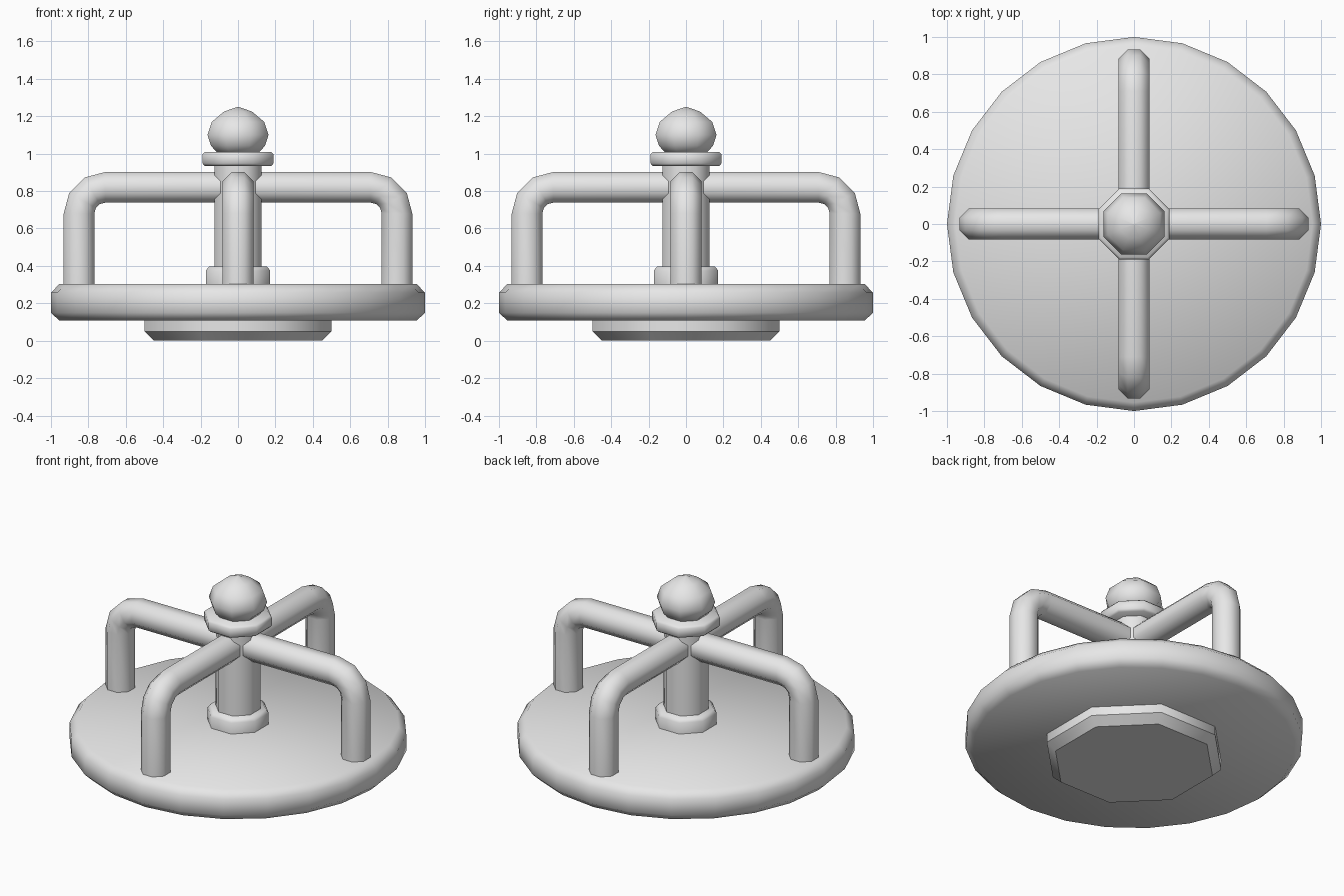
import bpy, bmesh, math
from mathutils import Vector

cube = bpy.data.objects.get("Cube")
if cube:
    bpy.data.objects.remove(cube, do_unlink=True)

# Single plain grey material
grey = bpy.data.materials.new("plain_grey")
grey.use_nodes = True
colour = (0.8, 0.8, 0.8, 1)
grey.diffuse_color = colour
grey.node_tree.nodes["Principled BSDF"].inputs["Base Color"].default_value = colour


def finish(name, bm, crisp_rings=False):
    """Smooth shading, keeping steep edges (and optionally level rings) sharp."""
    bmesh.ops.recalc_face_normals(bm, faces=bm.faces)
    for f in bm.faces:
        f.smooth = True
    for e in bm.edges:
        level = abs(e.verts[0].co.z - e.verts[1].co.z) < 1e-4
        steep = e.calc_face_angle(0) > math.radians(55)
        e.smooth = not (steep or (crisp_rings and level))
    mesh = bpy.data.meshes.new(name)
    bm.to_mesh(mesh)
    bm.free()
    mesh.materials.append(grey)
    obj = bpy.data.objects.new(name, mesh)
    bpy.context.collection.objects.link(obj)
    return obj


def skin(bm, rings):
    """Bridge consecutive rings of vertices and cap both ends."""
    for a, b in zip(rings, rings[1:]):
        n = len(a)
        for i in range(n):
            j = (i + 1) % n
            bm.faces.new((a[i], a[j], b[j], b[i]))
    bm.faces.new(rings[0])
    bm.faces.new(rings[-1])


def turned(name, profile, sides=8, flats=True, crisp_rings=False):
    """Turn a (radius, z) profile; flats=True measures radius to the flat sides."""
    bm = bmesh.new()
    half = math.pi / sides if flats else 0
    rings = []
    for r, z in profile:
        r /= math.cos(half)
        rings.append([bm.verts.new((r * math.cos(t), r * math.sin(t), z))
                      for t in (half + math.tau * i / sides for i in range(sides))])
    skin(bm, rings)
    bmesh.ops.remove_doubles(bm, verts=bm.verts, dist=1e-5)
    return finish(name, bm, crisp_rings)


def arm(name, turn, radius=0.082, sides=8):
    """Bent rail running out from the post and down to the deck."""
    bend, reach, height = 0.14, 0.71, 0.68
    path = [(0, height + bend, 90)]
    for deg in (90, 60, 30, 0):
        t = math.radians(deg)
        path.append((reach + bend * math.cos(t), height + bend * math.sin(t), deg))
    path.append((reach + bend, 0.28, 0))
    out = Vector((math.cos(turn), math.sin(turn), 0))
    side = Vector((-out.y, out.x, 0))
    up = Vector((0, 0, 1))
    bm = bmesh.new()
    rings = []
    for x, z, deg in path:
        t = math.radians(deg)
        normal = out * math.cos(t) + up * math.sin(t)
        ring = []
        for i in range(sides):
            a = math.tau * (i + 0.5) / sides
            offset = normal * math.cos(a) + side * math.sin(a)
            ring.append(bm.verts.new(out * x + up * z + offset * radius / math.cos(math.pi / sides)))
        rings.append(ring)
    skin(bm, rings)
    return finish(name, bm)


# Ground base and round deck
turned("ground_base", [(0.45, 0), (0.5, 0.05), (0.5, 0.12)], crisp_rings=True)
turned("deck", [(0.955, 0.107), (1, 0.15), (1, 0.257), (0.955, 0.303)], sides=24, flats=False)

# Centre post with its lower and upper collars
turned("post", [(0.125, 0.29), (0.125, 0.95)])
turned("lower_collar", [(0.172, 0.295), (0.172, 0.375), (0.155, 0.397)])
turned("upper_collar", [(0.178, 0.935), (0.19, 0.948), (0.19, 0.997), (0.178, 1.01)])

# Rounded knob on top
turned("knob", [(0.107, 1.0), (0.145, 1.043), (0.163, 1.1), (0.14, 1.17), (0.075, 1.225), (0, 1.25)][:-1]
       + [(0.004, 1.25)])

# Four hand rails
for i, label in enumerate(("left", "back", "right", "front")):
    arm(label + "_rail", i * math.pi / 2)
